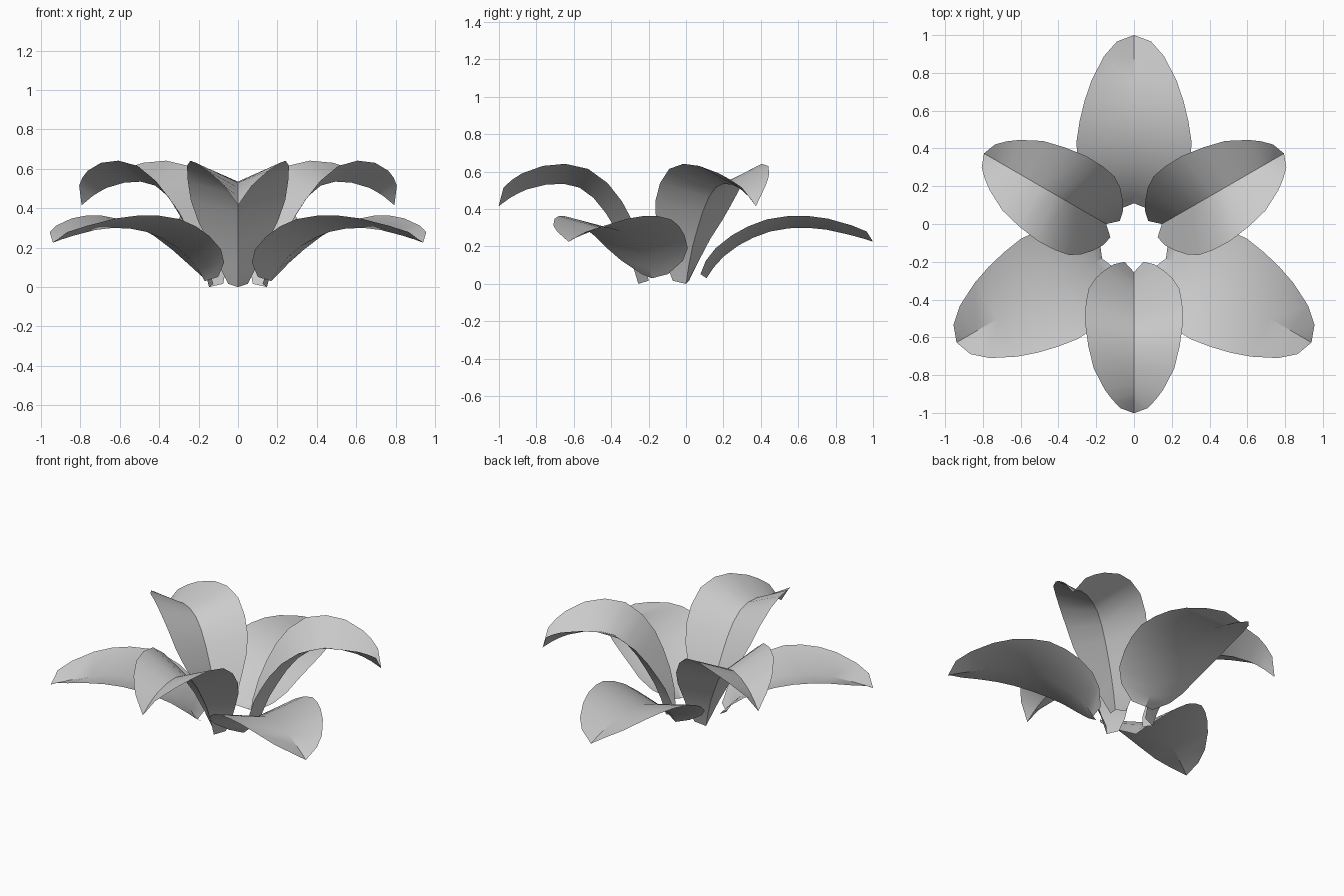
import bpy, bmesh, math
from mathutils import Vector

if "Cube" in bpy.data.objects:
    bpy.data.objects.remove(bpy.data.objects["Cube"])

CENTRE = Vector((0, -0.085, 0))

# midrib profiles: (distance from flower axis, height, half width)
INNER = [(.17, 0, .05), (.20, .10, .105), (.24, .20, .155), (.29, .29, .205),
         (.345, .38, .24), (.41, .46, .255), (.485, .515, .259), (.57, .535, .242),
         (.665, .53, .213), (.765, .505, .155), (.81, .485, .115),
         (.855, .46, .07), (.917, .415, 0)]
OUTER = [(.195, .03, .08), (.235, .09, .19), (.285, .145, .25), (.365, .205, .28),
         (.445, .247, .298), (.535, .28, .305), (.635, .297, .288), (.735, .30, .262),
         (.835, .29, .225), (.96, .262, .16), (1.04, .24, .09), (1.085, .225, 0)]


def petal(name, profile, degrees, fold):
    """Arched leaf, folded into a V along its midrib."""
    a = math.radians(degrees)
    out = Vector((math.cos(a), math.sin(a), 0))
    side = Vector((-math.sin(a), math.cos(a), 0))
    up = Vector((0, 0, 1))
    widest = max(p[2] for p in profile)
    bm = bmesh.new()
    rows = []
    for i, (r, z, w) in enumerate(profile):
        p, q = profile[max(i - 1, 0)], profile[min(i + 1, len(profile) - 1)]
        dr, dz = q[0] - p[0], q[1] - p[1]
        normal = (up * dr - out * dz).normalized()
        mid = CENTRE + out * r + up * z
        lift = normal * fold * (w / widest) ** 0.4
        if w == 0:
            v = bm.verts.new(mid)
            rows.append((v, v, v))
        else:
            rows.append(tuple(bm.verts.new(c) for c in
                              (mid - side * w + lift, mid, mid + side * w + lift)))
    for lo, hi in zip(rows, rows[1:]):
        for k in range(2):
            corners = [lo[k], lo[k + 1], hi[k + 1], hi[k]]
            bm.faces.new([hi[k + 1], hi[k], lo[k], lo[k + 1]] if hi[k] is not hi[k + 1]
                         else corners[:3]).smooth = True
    bmesh.ops.recalc_face_normals(bm, faces=bm.faces)
    if sum(f.normal.z for f in bm.faces) < 0:
        bmesh.ops.reverse_faces(bm, faces=bm.faces)
    mesh = bpy.data.meshes.new(name)
    bm.to_mesh(mesh)
    bm.free()
    ob = bpy.data.objects.new(name, mesh)
    bpy.context.collection.objects.link(ob)
    bpy.ops.object.select_all(action='DESELECT')
    ob.select_set(True)
    bpy.context.view_layer.objects.active = ob
    bpy.ops.object.shade_smooth_by_angle(angle=math.radians(30))


# two whorls of three petals
for i in range(3):
    petal(f"inner_petal_{i + 1}", INNER, 30 + 120 * i, 0.11)
    petal(f"outer_petal_{i + 1}", OUTER, 90 + 120 * i, 0.067)
